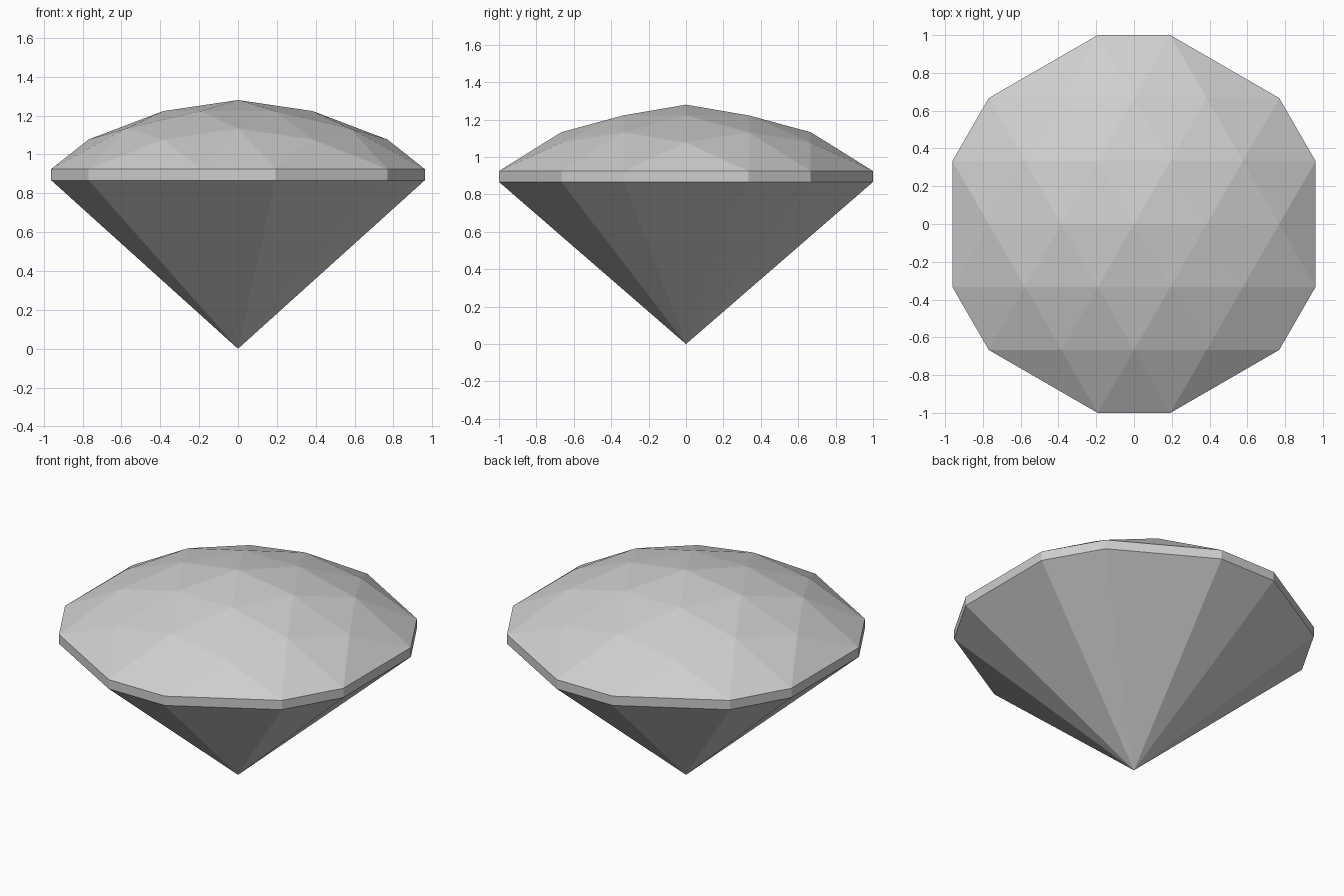
import bpy
import bmesh
from mathutils import Vector

if "Cube" in bpy.data.objects:
    bpy.data.objects.remove(bpy.data.objects["Cube"], do_unlink=True)

STEP_X, STEP_Y = 0.3845, 1 / 3
GIRDLE_BOTTOM = 0.867
# Crown height for each squared lattice distance from the centre
HEIGHT = {0: 1.28, 1: 1.223, 3: 1.133, 4: 1.077, 7: 0.925}
# The six neighbour steps of the triangular lattice, counter-clockwise
STEPS = [(1, 0), (0, 1), (-1, 1), (-1, 0), (0, -1), (1, -1)]


def add(a, b, scale=1):
    return (a[0] + b[0] * scale, a[1] + b[1] * scale)


bm = bmesh.new()

# Crown points: a hexagonal lattice with its six corners left out
points = {}
for q in range(-3, 4):
    for r in range(-3, 4):
        height = HEIGHT.get(q * q + q * r + r * r)
        if height is not None:
            points[q, r] = bm.verts.new((STEP_X * (q + r / 2), STEP_Y * r, height))

# Crown facets: every lattice triangle whose corners exist
for p in points:
    for k in (0, 1):
        corners = [p, add(p, STEPS[k]), add(p, STEPS[k + 1])]
        if all(c in points for c in corners):
            bm.faces.new([points[c] for c in corners])

# Crown facets closing the six cut corners
for k, step in enumerate(STEPS):
    inner = add((0, 0), step, 2)
    corners = [inner, add(inner, STEPS[k - 1]), add(inner, STEPS[(k + 1) % 6])]
    bm.faces.new([points[c] for c in corners])

# Girdle: drop the rim straight down
rim = [e for e in bm.edges if e.is_boundary]
geom = bmesh.ops.extrude_edge_only(bm, edges=rim)["geom"]
for v in geom:
    if isinstance(v, bmesh.types.BMVert):
        v.co.z = GIRDLE_BOTTOM

# Pavilion: fan from the girdle's lower edge to the tip
tip = bm.verts.new(Vector((0, 0, 0)))
for e in [e for e in bm.edges if e.is_boundary]:
    bm.faces.new((e.verts[0], e.verts[1], tip))

bmesh.ops.recalc_face_normals(bm, faces=bm.faces[:])
mesh = bpy.data.meshes.new("cut_gem")
bm.to_mesh(mesh)
bm.free()

# Single pale grey material
colour = (0.62, 0.62, 0.62, 1)
grey = bpy.data.materials.new("pale_grey")
grey.use_nodes = True
grey.diffuse_color = colour
grey.node_tree.nodes["Principled BSDF"].inputs["Base Color"].default_value = colour
mesh.materials.append(grey)

gem = bpy.data.objects.new("cut_gem", mesh)
bpy.context.scene.collection.objects.link(gem)
